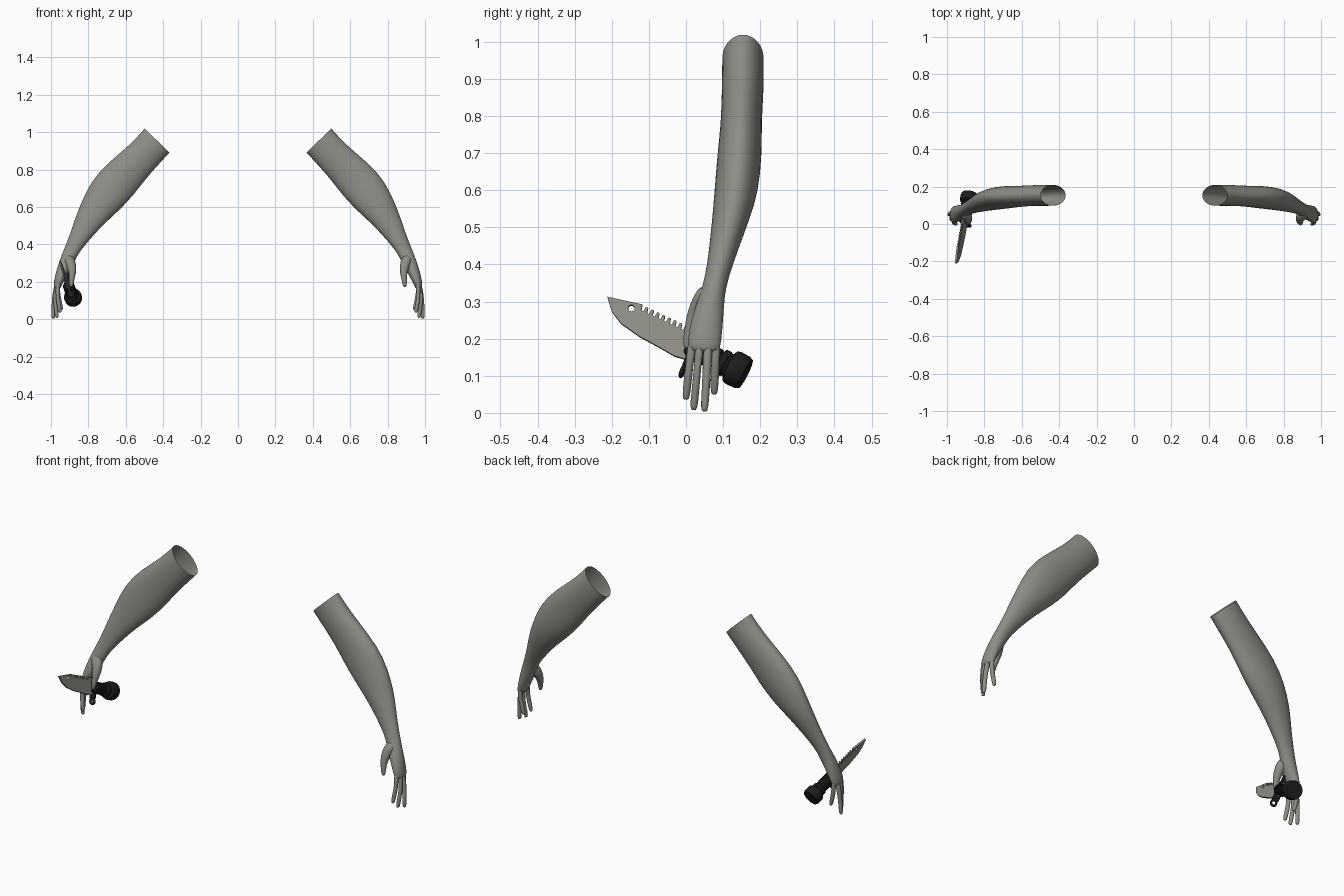
import bpy, bmesh, math
from mathutils import Vector, Matrix

if "Cube" in bpy.data.objects:
    bpy.data.objects.remove(bpy.data.objects["Cube"])


def material(name, rgb):
    m = bpy.data.materials.new(name)
    m.diffuse_color = (*rgb, 1)
    m.use_nodes = True
    m.node_tree.nodes["Principled BSDF"].inputs["Base Color"].default_value = m.diffuse_color
    return m


SKIN = material("grey skin", (0.27, 0.27, 0.24))
STEEL = material("grey steel", (0.27, 0.27, 0.24))
BLACK = material("black grip", (0.012, 0.012, 0.011))


def finish(name, bm, mat, subsurf=0, angle=60):
    bmesh.ops.recalc_face_normals(bm, faces=bm.faces)
    me = bpy.data.meshes.new(name)
    bm.to_mesh(me)
    bm.free()
    ob = bpy.data.objects.new(name, me)
    bpy.context.collection.objects.link(ob)
    me.materials.append(mat)
    bpy.ops.object.select_all(action='DESELECT')
    ob.select_set(True)
    bpy.context.view_layer.objects.active = ob
    bpy.ops.object.shade_smooth_by_angle(angle=math.radians(angle))
    if subsurf:
        mod = ob.modifiers.new("smooth", 'SUBSURF')
        mod.levels = mod.render_levels = subsurf
    return ob


def loft(name, rings, mat, cap_start=True, subsurf=0, angle=60):
    """Skin a list of rings of points; the last ring is capped."""
    bm = bmesh.new()
    loops = [[bm.verts.new(p) for p in ring] for ring in rings]
    n = len(loops[0])
    for a, b in zip(loops, loops[1:]):
        for i in range(n):
            j = (i + 1) % n
            bm.faces.new((a[i], a[j], b[j], b[i]))
    bm.faces.new(loops[-1])
    if cap_start:
        bm.faces.new(loops[0])
    return finish(name, bm, mat, subsurf, angle)


def ring(c, u, v, n):
    return [c + u * math.cos(2 * math.pi * i / n) + v * math.sin(2 * math.pi * i / n)
            for i in range(n)]


def tube(name, pts, radii, mat, n=10, subsurf=1, angle=60):
    pts = [Vector(p) for p in pts]
    rings = []
    for i, (p, r) in enumerate(zip(pts, radii)):
        d = pts[min(i + 1, len(pts) - 1)] - pts[max(i - 1, 0)]
        q = d.to_track_quat('Z', 'Y')
        rings.append(ring(p, q @ Vector((r, 0, 0)), q @ Vector((0, r, 0)), n))
    return loft(name, rings, mat, True, subsurf, angle)


# Arm stations: outer x, z; inner x, z; y from, to
ARM = [
    (0.50, 1.02, 0.365, 0.89, 0.097, 0.210),
    (0.58, 0.93, 0.43, 0.82, 0.096, 0.211),
    (0.70, 0.835, 0.50, 0.74, 0.094, 0.204),
    (0.79, 0.735, 0.555, 0.665, 0.084, 0.206),
    (0.845, 0.61, 0.635, 0.58, 0.076, 0.196),
    (0.875, 0.53, 0.71, 0.515, 0.070, 0.172),
    (0.90, 0.45, 0.785, 0.435, 0.062, 0.142),
    (0.932, 0.37, 0.852, 0.355, 0.051, 0.114),
    (0.952, 0.32, 0.872, 0.31, 0.035, 0.104),
    (0.972, 0.26, 0.905, 0.25, 0.014, 0.101),
    (0.985, 0.20, 0.935, 0.195, 0.003, 0.096),
    (0.986, 0.175, 0.945, 0.172, 0.008, 0.092),
    (0.982, 0.165, 0.952, 0.163, 0.018, 0.084),
]
# Fingers: base, knuckle and tip
FINGERS = {
    "index_finger": ((0.962, 0.018, 0.195), (0.965, 0.008, 0.12), (0.952, 0.000, 0.042)),
    "middle_finger": ((0.968, 0.038, 0.195), (0.980, 0.030, 0.11), (0.968, 0.021, 0.014)),
    "ring_finger": ((0.968, 0.060, 0.195), (0.984, 0.056, 0.11), (0.988, 0.050, 0.010)),
    "little_finger": ((0.964, 0.081, 0.195), (0.962, 0.079, 0.13), (0.944, 0.076, 0.056)),
}


def arm(side, s):
    rings = []
    for xo, zo, xi, zi, y0, y1 in ARM:
        c = Vector((s * (xo + xi) / 2, (y0 + y1) / 2, (zo + zi) / 2))
        u = Vector((s * (xo - xi) / 2, 0, (zo - zi) / 2))
        rings.append(ring(c, u, Vector((0, (y1 - y0) / 2, 0)), 20))
    loft(side + "_arm", rings, SKIN, False, 1, 80)
    for name, path in FINGERS.items():
        a, b, c = [Vector((s * x, y, z)) for x, y, z in path]
        end = c + (c - b).normalized() * 0.007
        tube(f"{side}_{name}", [a, a.lerp(b, 0.5), b, b.lerp(c, 0.6), c, end],
             [0.013, 0.0125, 0.0125, 0.0115, 0.0105, 0.006], SKIN, angle=80)
    thumb = [(0.912, 0.066, 0.335), (0.896, 0.045, 0.30), (0.885, 0.025, 0.265),
             (0.887, 0.010, 0.225), (0.892, 0.003, 0.185), (0.893, 0.001, 0.172)]
    tube(side + "_thumb", [(s * x, y, z) for x, y, z in thumb],
         [0.030, 0.032, 0.025, 0.017, 0.012, 0.007], SKIN, angle=80)


arm("right", 1)
arm("left", -1)


# Knife lies in a leaning plane addressed by y and z
def on_plane(y, z):
    return Vector((-0.856 + 0.048 * y - 0.28 * z, y, z))


NORMAL = Vector((1, -0.048, 0.28)).normalized()

# Blade outline: cutting edge, tip, then saw teeth along the spine
outline = [(0.03, 0.135), (-0.03, 0.152), (-0.07, 0.175), (-0.125, 0.205),
           (-0.175, 0.24), (-0.20, 0.273), (-0.212, 0.312), (-0.117, 0.291)]
teeth = 8
for i in range(teeth):
    for f, drop in ((0.1, 0.013), (0.5, 0.013), (0.6, 0.0), (1.0, 0.0)):
        t = (i + f) / teeth
        outline.append((-0.117 + 0.122 * t - drop * 0.4, 0.289 - 0.057 * t - drop))
outline.append((0.05, 0.205))
hole = [(-0.147 + 0.009 * math.cos(a * math.pi / 6), 0.281 + 0.009 * math.sin(a * math.pi / 6))
        for a in range(12)]
curve = bpy.data.curves.new("blade_outline", 'CURVE')
curve.dimensions = '2D'
curve.fill_mode = 'BOTH'
curve.extrude = 0.005
for pts in (outline, hole):
    sp = curve.splines.new('POLY')
    sp.points.add(len(pts) - 1)
    for p, (y, z) in zip(sp.points, pts):
        p.co = (y, z, 0, 1)
    sp.use_cyclic_u = True
helper = bpy.data.objects.new("blade_outline", curve)
bpy.context.collection.objects.link(helper)
bpy.context.view_layer.update()
flat = bpy.data.meshes.new_from_object(helper.evaluated_get(bpy.context.evaluated_depsgraph_get()))
bpy.data.objects.remove(helper)
bm = bmesh.new()
bm.from_mesh(flat)
bmesh.ops.remove_doubles(bm, verts=bm.verts, dist=0.0002)
for v in bm.verts:
    v.co = on_plane(v.co.x, v.co.y) + NORMAL * v.co.z
finish("blade", bm, STEEL, angle=25)

# Grip with ridges, flaring into the pommel
start, end = on_plane(0.005, 0.183), on_plane(0.160, 0.105)
profile = [(0.0, 0.024), (0.05, 0.030)]
for i in range(6):
    t = 0.08 + i * 0.08
    profile += [(t, 0.031), (t + 0.05, 0.031), (t + 0.055, 0.028), (t + 0.075, 0.028)]
profile += [(0.58, 0.036), (0.66, 0.036), (0.68, 0.033), (0.71, 0.034), (0.74, 0.045),
            (0.80, 0.048), (0.95, 0.047), (1.0, 0.043)]
tube("grip", [start.lerp(end, t) for t, r in profile], [r for t, r in profile],
     BLACK, n=20, subsurf=0, angle=35)

# Cross guard bar with a ring at each end
axis = (end - start).normalized()
low, high = on_plane(-0.004, 0.125), on_plane(0.050, 0.252)
up = (high - low).normalized()
across = axis.cross(up).normalized()
bm = bmesh.new()
bmesh.ops.create_cube(bm, size=1)
frame = Matrix((across, axis, up)).transposed().to_4x4()
size = Matrix.Diagonal((0.034, 0.011, (high - low).length, 1))
bm.transform(Matrix.Translation((low + high) / 2) @ frame @ size)
finish("cross_guard", bm, BLACK, angle=30)

for name, centre, big in (("upper_guard_ring", high + up * 0.018, 0.020),
                          ("lower_guard_ring", low - up * 0.014, 0.014)):
    bm = bmesh.new()
    rows = []
    for i in range(16):
        a = 2 * math.pi * i / 16
        out = across * math.cos(a) + up * math.sin(a)
        rows.append([bm.verts.new(p) for p in
                     ring(centre + out * big, out * 0.006, axis * 0.006, 8)])
    for i in range(16):
        a, b = rows[i], rows[(i + 1) % 16]
        for k in range(8):
            m = (k + 1) % 8
            bm.faces.new((a[k], a[m], b[m], b[k]))
    finish(name, bm, BLACK)
